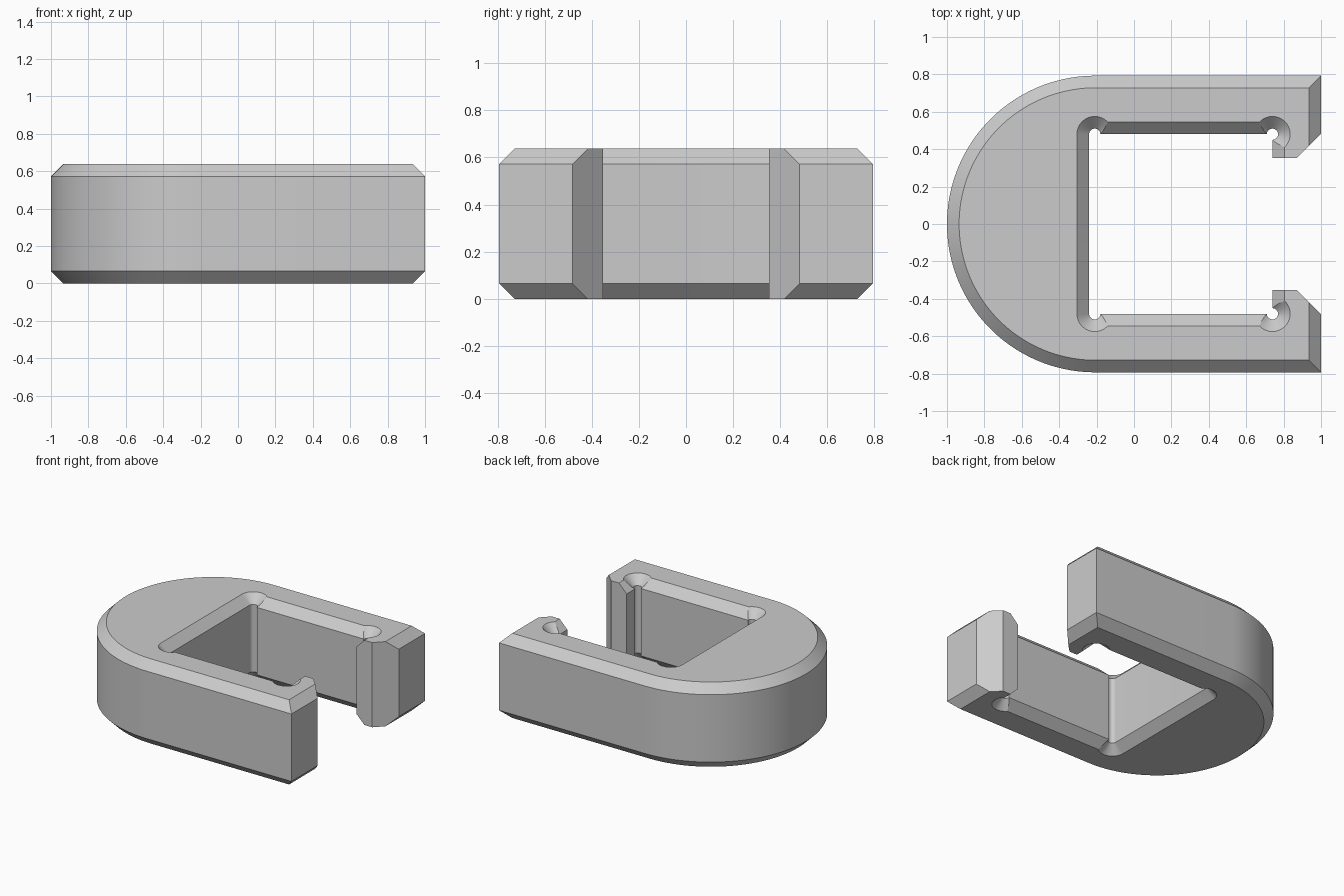
import bpy
import bmesh
from math import pi, sin, cos, asin, acos

cube = bpy.data.objects.get("Cube")
if cube:
    bpy.data.objects.remove(cube)

HEIGHT = 0.637
CHAMFER = 0.065
OUTER_R = 0.793      # rounded end radius, also half the width
WALL_Y = 0.48        # half width of the slot
SLOT_BACK, SLOT_FRONT = -0.24, 0.74
RELIEF_R = 0.03      # corner relief holes
TIP_X, TIP_Y = 0.87, 0.352


def arc(cx, cy, r, start, end, steps):
    return [(cx + r * cos(start + (end - start) * i / steps),
             cy + r * sin(start + (end - start) * i / steps))
            for i in range(steps + 1)]


def outline(d):
    """Closed clip outline with its chamfered edges drawn in by d."""
    r = RELIEF_R + d
    lift = asin(d / r)
    # rounded end and straight outer side
    half = arc(OUTER_R - 1, 0, OUTER_R - d, pi, pi / 2, 40)
    half.append((1 - d, OUTER_R - d))
    # slanted hook tip
    half += [(1 - d, TIP_Y + 1 - d - TIP_X), (TIP_X, TIP_Y),
             (SLOT_FRONT + d, TIP_Y)]
    # relief hole behind the hook, then the one in the back corner
    half += arc(SLOT_FRONT, WALL_Y, r, -acos(d / r), pi - lift, 20)
    half += arc(SLOT_BACK + RELIEF_R, WALL_Y, r, lift, pi, 20)
    mirrored = [(x, -y) for x, y in reversed(half[1:])]
    return half + mirrored


# Layers of (height, inset) through both chamfers
STEPS = 4
lower = [(CHAMFER * i / STEPS, CHAMFER * (1 - i / STEPS)) for i in range(STEPS + 1)]
layers = lower + [(HEIGHT - z, d) for z, d in reversed(lower)]

bm = bmesh.new()
rings = [[bm.verts.new((x, y, z)) for x, y in outline(d)] for z, d in layers]
count = len(rings[0])
for a, b in zip(rings, rings[1:]):
    for i in range(count):
        j = (i + 1) % count
        bm.faces.new((a[i], a[j], b[j], b[i]))

# Flat caps: the two half outlines meet at the rounded end and the slot back
for ring in (rings[0], rings[-1]):
    bm.faces.new(ring)
bmesh.ops.recalc_face_normals(bm, faces=bm.faces)
caps = [f for f in bm.faces if len(f.verts) > 4]
bmesh.ops.triangulate(bm, faces=caps)

mesh = bpy.data.meshes.new("clip_body")
bm.to_mesh(mesh)
bm.free()
clip = bpy.data.objects.new("clip_body", mesh)
bpy.context.collection.objects.link(clip)

# Plain grey plastic
grey = bpy.data.materials.new("light_grey")
grey.use_nodes = True
color = (0.6, 0.6, 0.6, 1)
grey.diffuse_color = color
grey.node_tree.nodes["Principled BSDF"].inputs["Base Color"].default_value = color
mesh.materials.append(grey)

bpy.ops.object.select_all(action="DESELECT")
clip.select_set(True)
bpy.context.view_layer.objects.active = clip
bpy.ops.object.shade_smooth_by_angle(angle=pi / 6)
